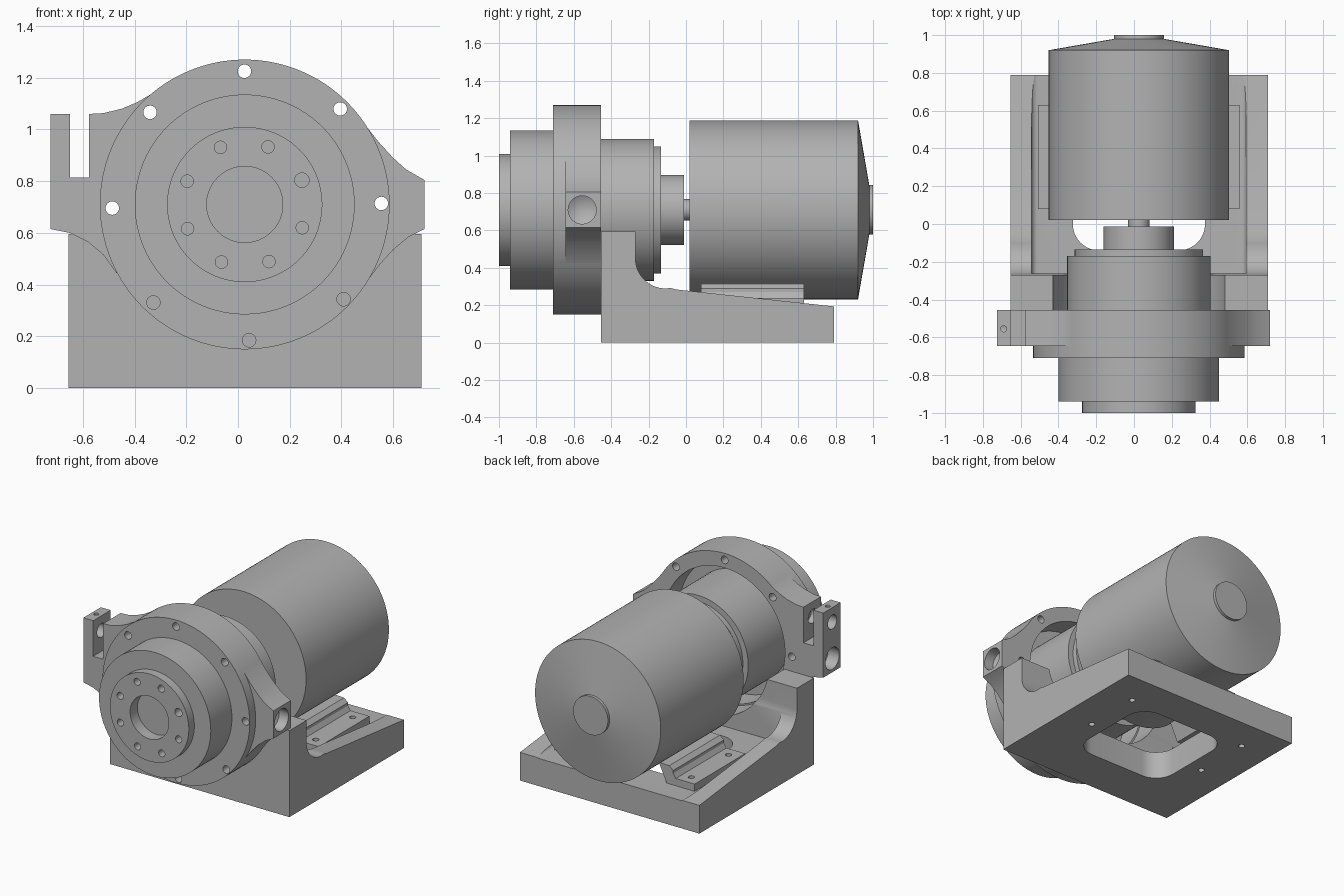
import bpy, bmesh, math
from math import sin, cos, pi

if "Cube" in bpy.data.objects:
    bpy.data.objects.remove(bpy.data.objects["Cube"])

CX, CZ = 0.026, 0.71          # drive axis runs along y
steel = bpy.data.materials.new("machined_grey")
steel.diffuse_color = (0.45, 0.45, 0.45, 1)
steel.use_nodes = True
steel.node_tree.nodes["Principled BSDF"].inputs["Base Color"].default_value = steel.diffuse_color


def finish(name, bm):
    bmesh.ops.remove_doubles(bm, verts=bm.verts, dist=1e-5)
    bmesh.ops.recalc_face_normals(bm, faces=bm.faces)
    me = bpy.data.meshes.new(name)
    bm.to_mesh(me)
    bm.free()
    ob = bpy.data.objects.new(name, me)
    bpy.context.collection.objects.link(ob)
    me.materials.append(steel)
    return ob


def lathe(name, prof, origin=(CX, 0, CZ), axis="y", n=96):
    """Revolve (distance along axis, radius) points around an axis."""
    bm = bmesh.new()
    rings = []
    for a, r in prof:
        ring = []
        for i in range(n):
            u, v = r * cos(2 * pi * i / n), r * sin(2 * pi * i / n)
            p = {"x": (a, u, v), "y": (u, a, v), "z": (u, v, a)}[axis]
            ring.append(bm.verts.new([p[k] + origin[k] for k in range(3)]))
            if r == 0:
                break
        rings.append(ring)
    for A, B in zip(rings, rings[1:]):
        for i in range(n):
            j = (i + 1) % n
            if len(A) == 1:
                bm.faces.new((A[0], B[i], B[j]))
            elif len(B) == 1:
                bm.faces.new((A[i], A[j], B[0]))
            else:
                bm.faces.new((A[i], A[j], B[j], B[i]))
    return finish(name, bm)


def rod(a, b, r, origin, axis, n=32):
    return lathe("cutter", [(a, 0), (a, r), (b, r), (b, 0)], origin, axis, n)


def prism(name, pts, a, b, axis):
    """Extrude a 2D outline from a to b along an axis."""
    put = {"x": lambda p, t: (t, p[0], p[1]),
           "y": lambda p, t: (p[0], t, p[1]),
           "z": lambda p, t: (p[0], p[1], t)}[axis]
    bm = bmesh.new()
    A = [bm.verts.new(put(p, a)) for p in pts]
    B = [bm.verts.new(put(p, b)) for p in pts]
    bm.faces.new(A)
    bm.faces.new(B)
    for i in range(len(pts)):
        j = (i + 1) % len(pts)
        bm.faces.new((A[i], A[j], B[j], B[i]))
    return finish(name, bm)


def boolean(ob, tool, op="DIFFERENCE"):
    m = ob.modifiers.new("bool", "BOOLEAN")
    m.operation, m.object, m.solver = op, tool, "EXACT"
    bpy.context.view_layer.objects.active = ob
    bpy.ops.object.modifier_apply(modifier=m.name)
    bpy.data.objects.remove(tool)


def arc(cx, cy, r, a0, a1, n=10):
    return [(cx + r * cos(math.radians(a0 + (a1 - a0) * i / n)),
             cy + r * sin(math.radians(a0 + (a1 - a0) * i / n))) for i in range(n + 1)]


# base block: L-shaped side profile with a concave fillet
profile = ([(-0.455, 0), (0.79, 0), (0.79, 0.194), (-0.05, 0.284)]
           + arc(-0.11, 0.45, 0.16, 280, 180, 14) + [(-0.27, 0.595), (-0.455, 0.595)])
base = prism("base_block", profile, -0.655, 0.71, "x")
# shallow pocket with filleted lower corners, open towards the motor
w = 0.568
pocket = ([(CX - w, 1.0)] + arc(CX - w + 0.03, 0.22, 0.03, 180, 270, 5)
          + arc(CX + w - 0.03, 0.22, 0.03, 270, 360, 5) + [(CX + w, 1.0)])
boolean(base, prism("cutter", pocket, -0.262, 1.0, "y"))
# saddle cut in the front wall for the gear housing
boolean(base, rod(-0.6, -0.2, 0.47, (CX, 0, CZ), "y", 96))
# rounded window through the floor
x0, x1, y0, y1, r = CX - 0.35, CX + 0.35, -0.14, 0.53, 0.14
window = (arc(x0 + r, y0 + r, r, 180, 270) + arc(x1 - r, y0 + r, r, 270, 360)
          + arc(x1 - r, y1 - r, r, 0, 90) + arc(x0 + r, y1 - r, r, 90, 180))
boolean(base, prism("cutter", window, -0.1, 0.35, "z"))

# motor feet: flat bolted plates rising to the motor shell
foot_prof = [(0.533, 0.19), (0.533, 0.24), (0.39, 0.24), (0.37, 0.27),
             (0.37, 0.29), (0.34, 0.315), (0.26, 0.318), (0.32, 0.19)]
feet = []
for s, side in ((-1, "left"), (1, "right")):
    foot = prism("motor_foot_" + side, [(CX + s * x, z) for x, z in foot_prof], 0.08, 0.63, "y")
    for y in (0.155, 0.557):
        at = (CX + s * 0.457, y, 0)
        boolean(foot, rod(0.1, 0.4, 0.02, at, "z"))
        boolean(base, rod(-0.1, 0.4, 0.02, at, "z"))
    feet.append(foot)

# mounting ring with clamp ears
ears = [(-0.725, 0.615), (-0.65, 0.6), (-0.58, 0.565), (-0.52, 0.515), (-0.47, 0.445),
        (0.5, 0.415), (0.55, 0.48), (0.6, 0.535), (0.66, 0.585), (0.72, 0.615),
        (0.72, 0.805), (0.65, 0.845), (0.6, 0.89), (0.545, 0.95), (0.49, 1.02),
        (-0.33, 1.14), (-0.39, 1.105), (-0.45, 1.08), (-0.52, 1.063), (-0.575, 1.06),
        (-0.575, 0.815), (-0.65, 0.815), (-0.65, 1.06), (-0.725, 1.06)]
ring = rod(-0.71, -0.455, 0.56, (CX, 0, CZ), "y", 128)
ring.name = "mounting_ring"
boolean(ring, prism("cutter", ears, -0.645, -0.455, "y"), "UNION")
boolean(ring, rod(-0.62, -0.3, 0.46, (CX, 0, CZ), "y", 96))
for i in range(8):
    a = math.radians(1 + 45 * i)
    boolean(ring, rod(-0.8, -0.3, 0.026, (0.034 + 0.52 * cos(a), 0, 0.705 + 0.52 * sin(a)), "y", 24))
# pivot sockets in the ears, clamp screw hole and small top hole
boolean(ring, lathe("cutter", [(0.8, 0), (0.8, 0.075), (0.65, 0.075), (0.61, 0)], (0, -0.555, 0.71), "x", 40))
boolean(ring, lathe("cutter", [(-0.8, 0), (-0.8, 0.075), (-0.64, 0.075), (-0.60, 0)], (0, -0.555, 0.71), "x", 40))
boolean(ring, rod(-0.8, -0.53, 0.048, (0, -0.555, 0.96), "x"))
boolean(ring, rod(0.98, 1.2, 0.016, (-0.69, -0.555, 0), "z", 20))

# front output hub with bore and bolt circle
hub = lathe("output_hub", [(-0.92, 0), (-0.92, 0.147), (-1.0, 0.147), (-1.0, 0.30), (-0.94, 0.30),
                           (-0.94, 0.425), (-0.70, 0.425), (-0.70, 0)])
for i in range(8):
    a = math.radians(23 + 45 * i)
    boolean(hub, rod(-1.1, -0.9, 0.028 if i == 0 else 0.024,
                     (CX + 0.24 * cos(a), 0, CZ + 0.24 * sin(a)), "y", 24))

# gear housing stepping down to the coupling and shaft
gear = lathe("gear_housing", [(-0.63, 0), (-0.63, 0.38), (-0.17, 0.38), (-0.17, 0.34),
                              (-0.135, 0.34), (-0.135, 0), ])
coupling = lathe("coupling", [(-0.14, 0), (-0.14, 0.187), (-0.012, 0.187), (-0.012, 0)])
shaft = lathe("motor_shaft", [(-0.05, 0), (-0.05, 0.057), (0.05, 0.057), (0.05, 0)], n=48)

# motor with conical rear cover and end cap
motor = lathe("motor", [(0.02, 0), (0.02, 0.478), (0.92, 0.478), (0.98, 0.132),
                        (1.0, 0.132), (1.0, 0)], n=128)

for ob in [base, ring, hub, gear, coupling, shaft, motor] + feet:
    bpy.ops.object.select_all(action="DESELECT")
    ob.select_set(True)
    bpy.context.view_layer.objects.active = ob
    bpy.ops.object.shade_smooth_by_angle(angle=math.radians(25))
